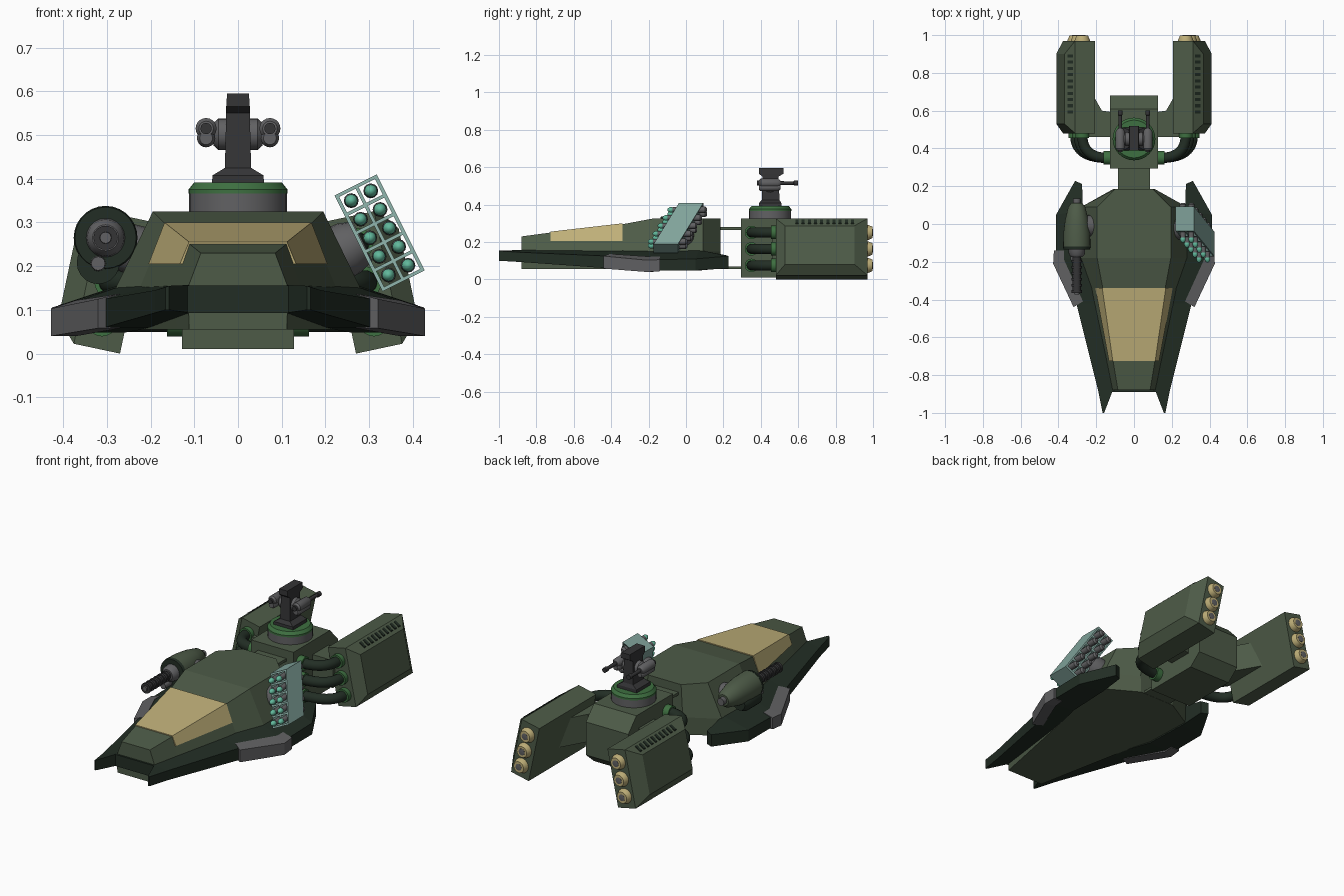
import bpy, bmesh, math
from mathutils import Vector

if "Cube" in bpy.data.objects:
    bpy.data.objects.remove(bpy.data.objects["Cube"])

def mat(name, r, g, b):
    m = bpy.data.materials.new(name)
    m.diffuse_color = (r, g, b, 1)
    m.use_nodes = True
    m.node_tree.nodes["Principled BSDF"].inputs["Base Color"].default_value = m.diffuse_color
    return m

HULL = mat("hull_green", 0.075, 0.105, 0.064)
DARK = mat("dark_green", 0.016, 0.027, 0.018)
TAN = mat("canopy_tan", 0.52, 0.43, 0.19)
GREY = mat("mid_grey", 0.12, 0.12, 0.125)
BLACK = mat("gun_black", 0.035, 0.035, 0.037)
RING = mat("ring_green", 0.048, 0.16, 0.052)
TEAL = mat("launcher_teal", 0.22, 0.37, 0.33)
MINT = mat("tip_mint", 0.12, 0.48, 0.33)

def loft(name, loops, material, smooth=False):
    """Skin a list of equal-length point loops and cap both ends."""
    bm = bmesh.new()
    rings = [[bm.verts.new(p) for p in lp] for lp in loops]
    n = len(rings[0])
    for a, b in zip(rings, rings[1:]):
        for i in range(n):
            j = (i + 1) % n
            bm.faces.new((a[i], a[j], b[j], b[i]))
    bm.faces.new(rings[0])
    bm.faces.new(rings[-1])
    bmesh.ops.recalc_face_normals(bm, faces=bm.faces)
    me = bpy.data.meshes.new(name)
    bm.to_mesh(me)
    bm.free()
    me.materials.append(material)
    ob = bpy.data.objects.new(name, me)
    bpy.context.collection.objects.link(ob)
    if smooth:
        bpy.ops.object.select_all(action='DESELECT')
        ob.select_set(True)
        bpy.context.view_layer.objects.active = ob
        bpy.ops.object.shade_smooth_by_angle(angle=math.radians(35))
    return ob

def tube(name, pts, radii, material, segs=20):
    """Round section swept along points, with a radius at each."""
    pts = [Vector(p) for p in pts]
    loops = []
    for i, p in enumerate(pts):
        t = (pts[min(i + 1, len(pts) - 1)] - pts[max(i - 1, 0)]).normalized()
        ref = Vector((0, 0, 1)) if abs(t.z) < 0.9 else Vector((1, 0, 0))
        a = t.cross(ref).normalized()
        b = t.cross(a)
        loops.append([p + radii[i] * (a * math.cos(k) + b * math.sin(k))
                      for k in (2 * math.pi * s / segs for s in range(segs))])
    return loft(name, loops, material, True)

def ytube(name, x, z, prof, material, segs=20):
    return tube(name, [(x, y, z) for y, r in prof], [r for y, r in prof], material, segs)

def box(name, x0, x1, y0, y1, z0, z1, material):
    return loft(name, [[(x0, y, z0), (x1, y, z0), (x1, y, z1), (x0, y, z1)] for y in (y0, y1)], material)

# Main hull: y, top half width, top z, shoulder half width
def hull_loop(y, wt, zt, wm):
    wb = wm * 0.97
    return [(-wb, y, .055), (-wm, y, .15), (-wt, y, zt), (wt, y, zt), (wm, y, .15), (wb, y, .055)]

loft("hull", [hull_loop(*s) for s in (
    (-.88, .085, .23, .115), (-.73, .11, .25, .145), (-.34, .165, .295, .225),
    (-.18, .195, .325, .28), (.09, .195, .325, .28), (.185, .10, .325, .11))], HULL)

# Wraparound canopy, just proud of the hull
loft("canopy", [[(-b, y, .205), (-t, y, z), (t, y, z), (b, y, .205)] for y, t, z, b in (
    (-.725, .112, .2555, .133), (-.34, .168, .3, .205))], TAN)

# Skirt: outer x, outer y, inner x, inner y, outer top z, bottom z, inner top z
SKIRT = ((.166, -1.0, .158, -1.0, .152, .1, .155), (.19, -.88, .112, -.88, .145, .093, .157),
         (.305, -.42, .19, -.42, .125, .06, .157), (.412, -.19, .26, -.18, .105, .048, .157),
         (.412, .05, .27, .07, .11, .048, .157), (.312, .228, .275, .212, .125, .06, .13))
GUARD = ((.32, -.44, .27, -.41, .125, .058, .137), (.428, -.21, .37, -.19, .103, .04, .122),
         (.424, -.14, .37, -.14, .106, .044, .122))

def rail(s, row):
    xo, yo, xi, yi, zo, zb, zi = row
    return [(s * xo, yo, zo), (s * xo, yo, zb), (s * xi, yi, zb), (s * xi, yi, zi)]

for s, side in ((-1, "left"), (1, "right")):
    loft("skirt_" + side, [rail(s, r) for r in SKIRT], DARK)
    loft("side_guard_" + side, [rail(s, r) for r in GUARD], GREY)
box("nose_band", -.115, .115, -.89, -.8, .093, .156, DARK)

# Neck plates and rear engine block
box("neck_top", -.085, .085, .15, .32, .265, .28, HULL)
box("neck_bottom", -.085, .085, .15, .32, .056, .07, HULL)
loft("engine_block", [[(-.128, y, a), (.128, y, a), (.128, y, b), (-.128, y, b)] for y, a, b in (
    (.295, .01, .325), (.61, .01, .325), (.68, .07, .25))], HULL)

# Engine pods, leaning so the bottom is further out
C, S = math.cos(math.radians(12)), math.sin(math.radians(12))
for s, side in ((-1, "left"), (1, "right")):
    def P(u, y, w):
        return (s * (.27 + C * u - S * w), y, S * u + C * w)

    def rect(u, y0, y1, w0, w1):
        return [P(u, y0, w0), P(u, y1, w0), P(u, y1, w1), P(u, y0, w1)]

    loft("pod_" + side, [rect(0, .48, .97, 0, .31), rect(.108, .48, .97, 0, .31),
                         rect(.155, .53, .9, .05, .26)], HULL)
    # Vent slots on the upper bevel
    for i in range(10):
        y = .585 + i * .033
        loft("vent_" + side, [[P(u, y + d, w + o) for d, o in ((0, -.01), (.016, -.01), (.016, .002), (0, .002))]
                              for u, w in ((.118, .302), (.142, .277))], DARK)
    loft("pylon_" + side, [[(s * x, .46, .1), (s * x, y1, .1), (s * x, y1, .25), (s * x, .46, .25)]
                           for x, y1 in ((.1, .59), (.17, .6), (.25, .74))], HULL)
    for w in (.065, .155, .245):
        # Exhaust nozzles
        x, _, z = P(.056, 0, w)
        ytube("nozzle_" + side, x, z, ((.96, .04), (.975, .04), (.998, .03)), TAN)
        ytube("nozzle_core_" + side, x, z, ((.97, .018), (.999, .018), (1.0, .012)), GREY, 12)
        # Feed pipes with collars
        ytube("pod_collar_" + side, x, z, ((.455, .036), (.485, .036)), RING)
        tube("block_collar_" + side, [(s * .12, .35, z), (s * .162, .35, z)], [.036, .036], RING)
        a, b, c = Vector((x, .47, z)), Vector((x, .35, z)), Vector((s * .14, .35, z))
        path = [a * (1 - t) ** 2 + b * 2 * t * (1 - t) + c * t * t for t in (i / 10 for i in range(11))]
        tube("feed_pipe_" + side, path, [.027] * 11, DARK, 14)

# Rear turret
def vtube(name, prof, material):
    return tube(name, [(0, .45, z) for z, r in prof], [r for z, r in prof], material, 32)

vtube("turret_base", ((.32, .112), (.366, .112)), GREY)
vtube("turret_ring", ((.366, .113), (.376, .113), (.392, .1)), RING)
loft("turret_post", [[(-w, a, z), (w, a, z), (w, b, z), (-w, b, z)] for z, w, a, b in (
    (.39, .06, .39, .51), (.408, .058, .39, .51), (.425, .03, .405, .5),
    (.55, .027, .41, .495), (.565, .027, .39, .52), (.595, .025, .39, .52))], BLACK)
for s, side in ((-1, "left"), (1, "right")):
    tube("turret_hub_" + side, [(s * x, .45, .502) for x in (.02, .045, .056)], [.036, .036, .026], GREY)
    for z, r in ((.515, .024), (.493, .021)):
        ytube("turret_gun_" + side, s * .073, z, ((.39, r * .7), (.4, r), (.49, r), (.505, r * .6)), GREY)
    ytube("turret_barrel_" + side, s * .073, .515, ((.38, .013), (.575, .009), (.577, .013), (.6, .013)), BLACK, 12)

# Left rotary cannon
GX = -.303
tube("cannon_mount", [(-.18, -.01, .22), (-.28, -.01, .25)], [.06, .055], GREY)
ytube("cannon_body", GX, .265, ((.11, .03), (.09, .045), (.02, .062), (-.05, .071), (-.125, .072)), HULL, 28)
ytube("cannon_front", GX, .265, ((-.12, .073), (-.135, .07)), DARK, 28)
ytube("cannon_lower_body", -.32, .208, ((.0, .035), (-.03, .049), (-.13, .049)), DARK)
ytube("cannon_tail", GX, .265, ((.09, .02), (.135, .02)), GREY, 12)
ytube("cannon_collar", GX, .265, ((-.13, .045), (-.16, .042), (-.175, .03)), GREY)
ytube("cannon_barrel", GX, .265, ((-.17, .022), (-.36, .022)), BLACK, 12)
for i in range(6):
    y = -.19 - i * .032
    ytube("cannon_band", GX, .265, ((y, .028), (y - .014, .028)), BLACK, 14)
ytube("cannon_muzzle", GX, .265, ((-.35, .015), (-.372, .013)), GREY, 12)
ytube("cannon_lower_barrel", -.32, .206, ((-.12, .018), (-.19, .016)), GREY, 12)

# Right missile rack: an open 2 by 5 grid, leaning outward and swept back
def L(u, y, w):
    return (.324 + .894 * u - .447 * w, -.04 + .55 * w + y, .276 + .447 * u + .894 * w)

def rack_wall(u0, u1, w0, w1):
    loft("rack_wall", [[L(u0, -.065, w), L(u1, -.065, w), L(u1, .065, w), L(u0, .065, w)]
                       for w in (w0, w1)], TEAL)

for u in (-.05, 0, .05):
    rack_wall(u - .004, u + .004, -.123, .123)
for i in range(6):
    w = -.119 + i * .0476
    rack_wall(-.053, .053, w - .004, w + .004)
tube("rack_mount", [(.2, -.02, .215), (.255, -.02, .242), (.285, -.02, .257)], [.065, .062, .05], GREY)
for u in (-.025, .025):
    for i in range(5):
        x, y, z = L(u, 0, (i - 2) * .0476)
        ytube("missile", x, z, ((y - .085, .014), (y + .07, .017), (y + .09, .017), (y + .1, .009)), GREY, 12)
        ytube("missile_tip", x, z, ((y - .112, .003), (y - .108, .009), (y - .098, .0145),
                                    (y - .088, .0145), (y - .08, .01)), MINT, 12)
